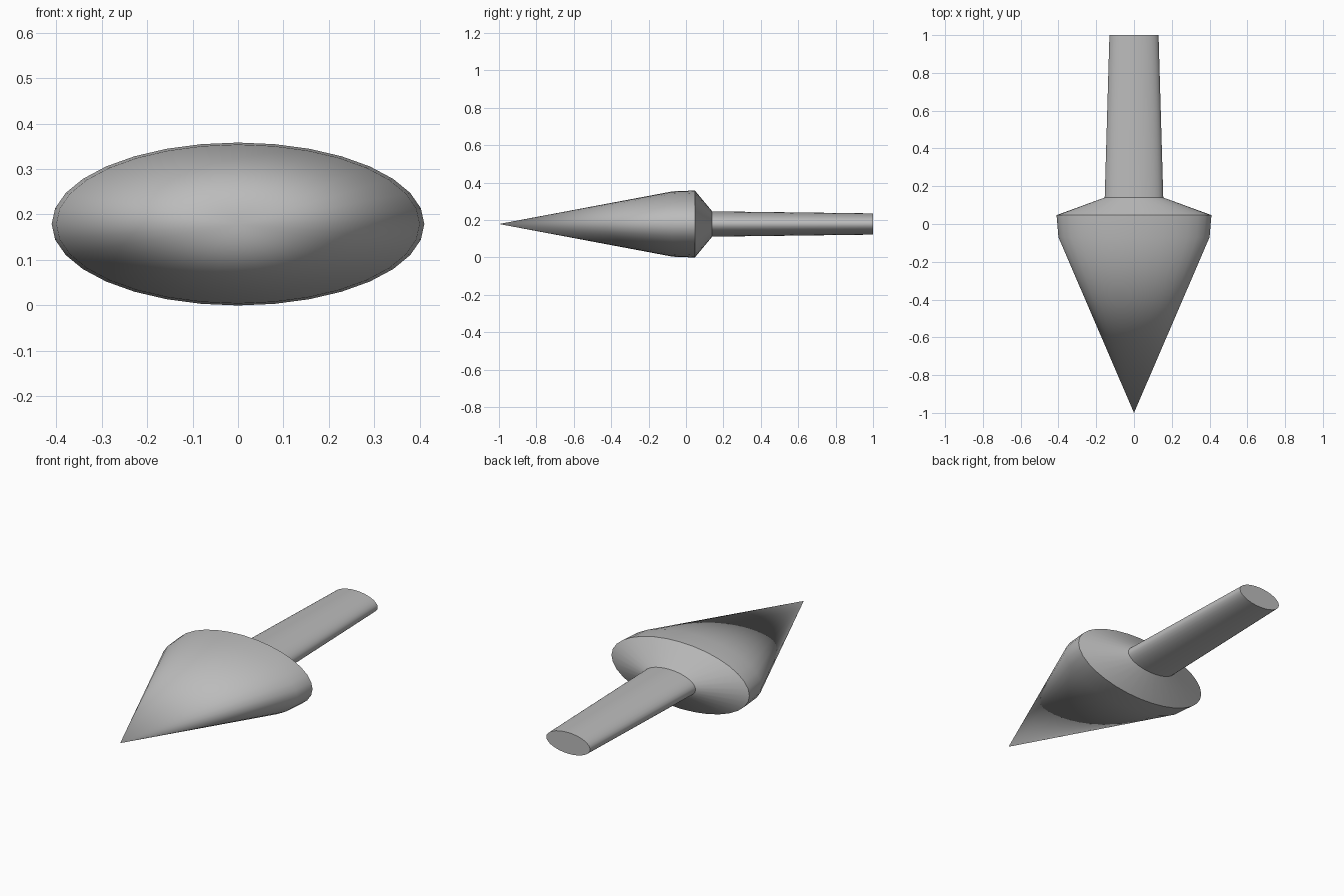
import bpy, bmesh, math

cube = bpy.data.objects.get("Cube")
if cube:
    bpy.data.objects.remove(cube, do_unlink=True)

SIDES = 32
FLATTEN = 0.437   # height of the oval section relative to its width
CENTRE_Z = 0.179

grey = bpy.data.materials.new("grey")
grey.use_nodes = True
colour = (0.5, 0.5, 0.5, 1)
grey.diffuse_color = colour
grey.node_tree.nodes["Principled BSDF"].inputs["Base Color"].default_value = colour


def oval_loft(name, profile, cap_end=False):
    """Skin oval rings along y; a radius of zero makes a point."""
    bm = bmesh.new()
    rings = []
    for y, r in profile:
        count = SIDES if r else 1
        rings.append([bm.verts.new((r * math.cos(math.tau * i / SIDES), y,
                                    CENTRE_Z + r * FLATTEN * math.sin(math.tau * i / SIDES)))
                      for i in range(count)])
    for a, b in zip(rings, rings[1:]):
        for i in range(SIDES):
            j = (i + 1) % SIDES
            if len(a) == 1:
                bm.faces.new((a[0], b[i], b[j]))
            else:
                bm.faces.new((a[i], b[i], b[j], a[j]))
    if cap_end:
        bm.faces.new(rings[-1][::-1])
    # Faces wind outward by construction; the sections may be open
    bm.normal_update()
    if sum(f.normal.x * f.calc_center_median().x for f in bm.faces) < 0:
        bmesh.ops.reverse_faces(bm, faces=bm.faces[:])
    mesh = bpy.data.meshes.new(name)
    bm.to_mesh(mesh)
    bm.free()
    mesh.materials.append(grey)
    obj = bpy.data.objects.new(name, mesh)
    bpy.context.collection.objects.link(obj)
    bpy.ops.object.select_all(action='DESELECT')
    obj.select_set(True)
    bpy.context.view_layer.objects.active = obj
    bpy.ops.object.shade_smooth_by_angle(angle=math.radians(30))
    return obj


# Pointed head with a bevelled rim and sloping back
oval_loft("arrow_head", [(-1, 0), (-0.07, 0.4), (0.047, 0.41), (0.14, 0.155)])
# Slightly tapering shaft, closed at the rear
oval_loft("arrow_shaft", [(0.14, 0.155), (1, 0.13)], cap_end=True)
